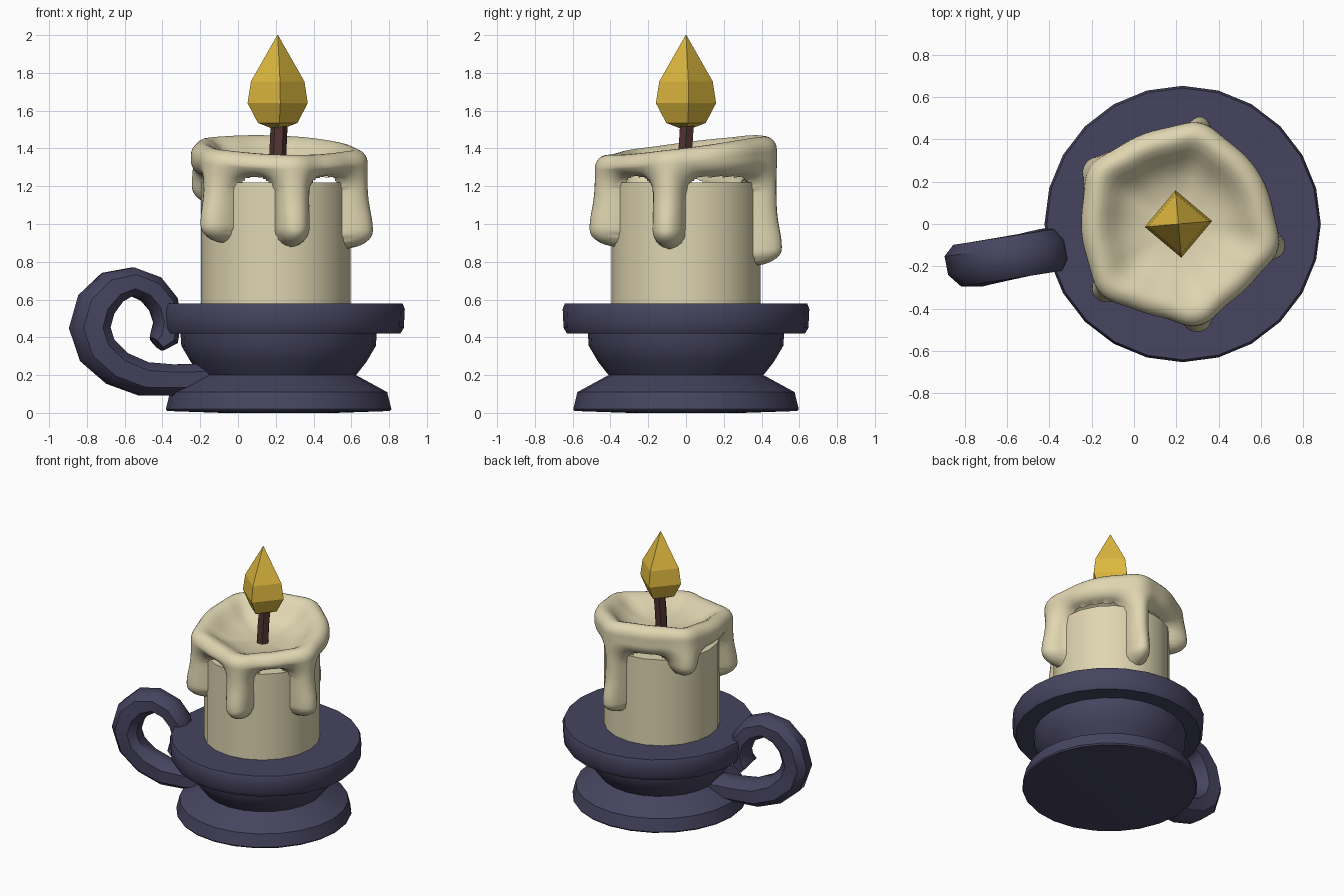
import bpy, bmesh, math
from math import sin, cos, pi, radians, hypot, sqrt, exp
from mathutils import Vector

if "Cube" in bpy.data.objects:
    bpy.data.objects.remove(bpy.data.objects["Cube"])

CX = 0.22  # axis of the round parts


def material(name, rgb):
    m = bpy.data.materials.new(name)
    m.diffuse_color = (*rgb, 1)
    m.use_nodes = True
    m.node_tree.nodes["Principled BSDF"].inputs["Base Color"].default_value = m.diffuse_color
    return m


METAL = material("dark blue metal", (0.062, 0.058, 0.115))
WAX = material("cream wax", (0.74, 0.67, 0.44))
WICK = material("brown wick", (0.085, 0.035, 0.03))
FLAME = material("golden flame", (0.74, 0.49, 0.05))


def skin(name, rings, mat, smooth=35, cap=True, keep=None):
    """Bridge closed rings of points into one mesh."""
    bm = bmesh.new()
    vs = [[bm.verts.new(p) for p in ring] for ring in rings]
    n = len(rings[0])
    for i in range(len(vs) - 1):
        for j in range(n):
            k = (j + 1) % n
            if keep is None or keep(i, j) or keep(i, k) or keep(i + 1, j) or keep(i + 1, k):
                bm.faces.new((vs[i][j], vs[i][k], vs[i + 1][k], vs[i + 1][j]))
    if cap:
        bm.faces.new(vs[0][::-1])
        bm.faces.new(vs[-1])
        bmesh.ops.recalc_face_normals(bm, faces=bm.faces[:])
    else:
        bm.faces.new(vs[-1])
    loose = [v for v in bm.verts if not v.link_faces]
    bmesh.ops.delete(bm, geom=loose, context='VERTS')
    me = bpy.data.meshes.new(name)
    bm.to_mesh(me)
    bm.free()
    ob = bpy.data.objects.new(name, me)
    bpy.context.collection.objects.link(ob)
    me.materials.append(mat)
    if smooth:
        bpy.ops.object.select_all(action='DESELECT')
        ob.select_set(True)
        bpy.context.view_layer.objects.active = ob
        bpy.ops.object.shade_smooth_by_angle(angle=radians(smooth))
    return ob


def lathe(name, profile, sides, mat, cx=CX, turn=0.0, smooth=35):
    rings = [[(cx + r * cos(2 * pi * j / sides + turn), r * sin(2 * pi * j / sides + turn), z)
              for j in range(sides)] for r, z in profile]
    return skin(name, rings, mat, smooth)


# Holder: foot with bowl, and plate
lathe("holder_foot", [(0.3, 0.0), (0.59, 0.01), (0.597, 0.02), (0.575, 0.11), (0.41, 0.2),
                      (0.465, 0.27), (0.515, 0.355), (0.52, 0.43)], 24, METAL, 0.215)
lathe("holder_plate", [(0.5, 0.42), (0.63, 0.42), (0.648, 0.45), (0.653, 0.55),
                       (0.642, 0.578), (0.4, 0.577)], 24, METAL, 0.23)

# Curled handle: x, z, in-plane half thickness
path = [(-.12, .18, .08), (-.35, .175, .082), (-.50, .18, .09), (-.64, .235, .095),
        (-.745, .33, .1), (-.785, .45, .102), (-.75, .575, .1), (-.665, .665, .09),
        (-.56, .695, .075), (-.46, .655, .077), (-.395, .575, .075), (-.375, .48, .066),
        (-.39, .40, .07), (-.43, .365, .045)]
side = Vector((-0.19, 1, 0)).normalized()
rings = []
for i, (x, z, h) in enumerate(path):
    a, b = path[max(i - 1, 0)], path[min(i + 1, len(path) - 1)]
    t = Vector((b[0] - a[0], 0, b[1] - a[1])).normalized()
    out = Vector((-t.z, 0, t.x))
    c = Vector((x, -0.12 + (x + 0.38) * 0.19, z))
    rings.append([c + out * h * u + side * 0.1 * v for u, v in
                  ((1, .45), (.5, 1), (-.5, 1), (-1, .45), (-1, -.45), (-.5, -1), (.5, -1), (1, -.45))])
skin("handle", rings, METAL, 42)

# Candle body
lathe("candle_body", [(0.395, 0.56), (0.395, 1.22)], 20, WAX, 0.2)

# Melted wax: angle, tip height, half width of each drip
drips = [(-13, 0.87, 0.10), (-78, 0.88, 0.105), (-138, 0.90, 0.10), (147, 1.10, 0.11), (77, 0.78, 0.085)]
COLS, ROWS, R, ROLL = 160, 70, 0.44, 0.07


def arc(th, deg):
    d = th - radians(deg)
    return R * math.atan2(sin(d), cos(d))


def smin(a, b, k=0.12):
    h = max(k - abs(a - b), 0) / k
    return min(a, b) - h * h * k / 4


def wax_radius(th, z):
    d, thick = 1.255 - z, 0.065
    for deg, tip, hw in drips:
        s = arc(th, deg)
        d = smin(d, hypot(s, max(0, tip + hw - z)) - hw)
        near = exp(-(s / 0.1) ** 2)
        thick += near * (0.035 + 0.03 * exp(-((z - tip - 0.1) / 0.13) ** 2))
    u = min(max(-d / 0.085, 0), 1)
    return 0.37 + (thick + 0.02) * sqrt(1 - (1 - u) ** 2), d < 0


def rim(th):
    return 1.418 + 0.05 * sin(th) - 0.015 * cos(th)


angles = [2 * pi * j / COLS for j in range(COLS)]
columns, inside = [], []
for th in angles:
    top = rim(th)
    col, flags = [], []
    for i in range(ROWS + 1):
        z = 0.74 + (top - ROLL - 0.74) * i / ROWS
        r, f = wax_radius(th, z)
        col.append((r, z))
        flags.append(f)
    ro = col[-1][0] - ROLL
    for a in range(15, 91, 15):  # rounded rim
        col.append((ro + ROLL * cos(radians(a)), top - ROLL + ROLL * sin(radians(a))))
    for f, w in ((.93, .06), (.85, .22), (.76, .45), (.66, .66), (.52, .84), (.3, .96), (.03, 1)):
        col.append((ro * f, top + (1.285 - top) * w))  # hollow around the wick
    columns.append(col)
    inside.append(flags + [True] * 13)
rings = [[(0.205 + col[i][0] * cos(th), col[i][0] * sin(th), col[i][1])
          for th, col in zip(angles, columns)] for i in range(len(columns[0]))]
skin("melted_wax", rings, WAX, 80, cap=False, keep=lambda i, j: inside[j][i])

# Wick, slightly leaning
rings = [[(x + 0.045 * cos(k * pi / 3), y + 0.042 * sin(k * pi / 3), z) for k in range(6)]
         for x, y, z in ((0.21, -0.01, 1.26), (0.212, -0.003, 1.4), (0.218, 0.005, 1.53))]
skin("wick", rings, WICK, 0)

# Four-sided flame
lathe("flame", [(0.015, 1.5), (0.105, 1.535), (0.16, 1.64), (0.142, 1.755), (0.002, 2.0)],
      4, FLAME, 0.21, radians(5), 0)
